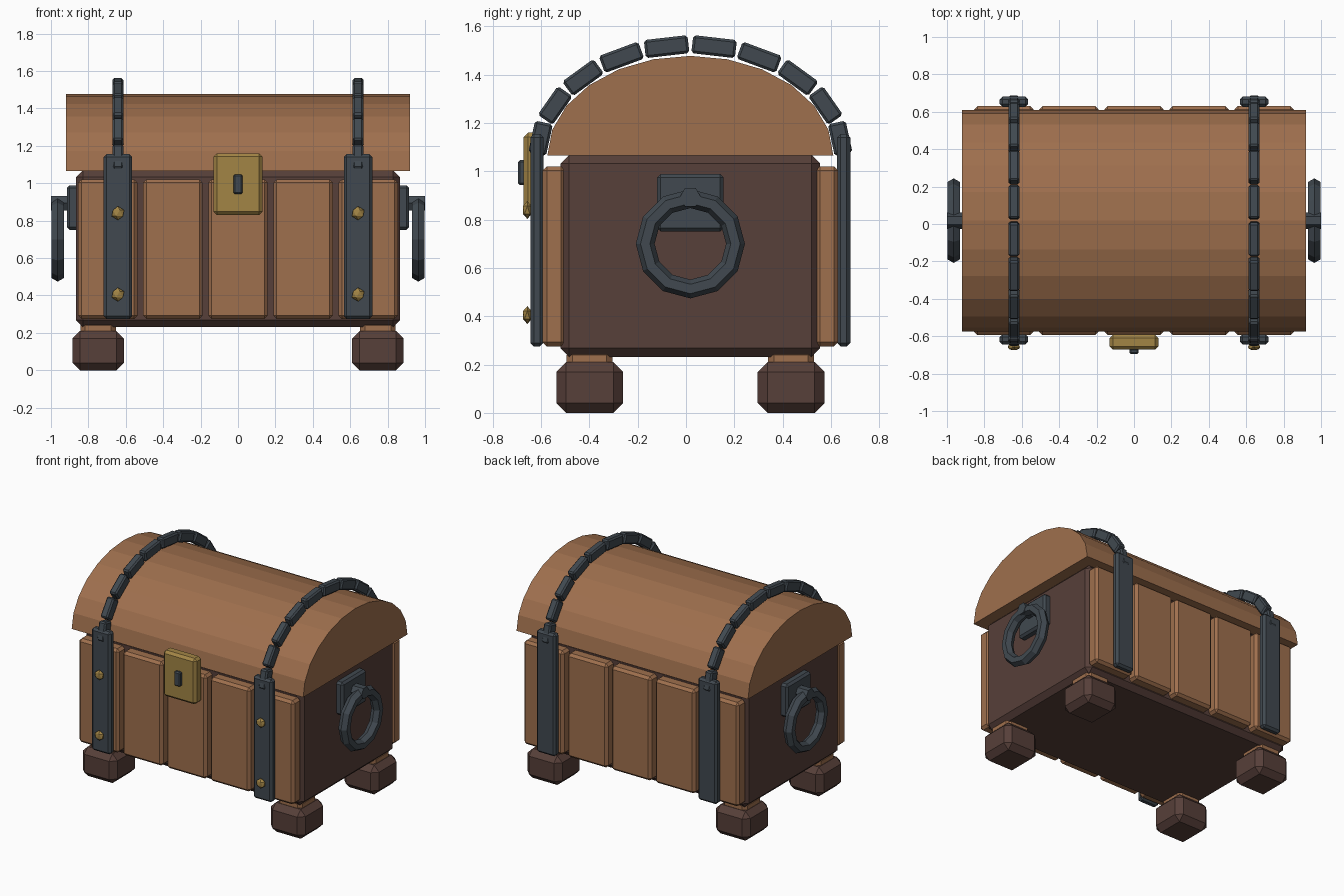
import bpy, bmesh, math
from mathutils import Matrix

if "Cube" in bpy.data.objects:
    bpy.data.objects.remove(bpy.data.objects["Cube"])

CY = 0.018  # depth centre of the chest body


def material(name, rgb):
    m = bpy.data.materials.new(name)
    m.diffuse_color = (*rgb, 1)
    m.use_nodes = True
    m.node_tree.nodes["Principled BSDF"].inputs["Base Color"].default_value = m.diffuse_color
    return m


WOOD = material("warm_wood", (0.345, 0.160, 0.075))
DARK = material("dark_wood", (0.095, 0.050, 0.041))
IRON = material("dark_iron", (0.052, 0.066, 0.080))
BRASS = material("brass", (0.365, 0.235, 0.060))


def finish(name, bm, mat, loc=(0, 0, 0), rot=(0, 0, 0)):
    bmesh.ops.recalc_face_normals(bm, faces=bm.faces)
    me = bpy.data.meshes.new(name)
    bm.to_mesh(me)
    bm.free()
    me.materials.append(mat)
    ob = bpy.data.objects.new(name, me)
    ob.location, ob.rotation_euler = loc, rot
    bpy.context.collection.objects.link(ob)
    return ob


def box(name, mat, centre, size, bevel=0.0, rot=(0, 0, 0)):
    bm = bmesh.new()
    bmesh.ops.create_cube(bm, size=1, matrix=Matrix.Diagonal((*size, 1)))
    if bevel:
        bmesh.ops.bevel(bm, geom=bm.edges[:], offset=bevel, segments=1,
                        affect='EDGES', profile=0.5)
    return finish(name, bm, mat, centre, rot)


# Body
box("body", DARK, (0, CY, 0.65), (1.732, 1.075, 0.836), 0.036)

# Front and back planks
for side in (-1, 1):
    for i in range(5):
        box("plank", WOOD, ((i - 2) * 0.348, CY + side * 0.565, 0.648),
            (0.318, 0.094, 0.746), 0.018)

# Lid: half-ellipse profile extruded along x
bm = bmesh.new()
ring = [bm.verts.new((-0.92, CY + 0.592 * math.cos(math.pi * k / 12),
                      1.065 + 0.413 * math.sin(math.pi * k / 12))) for k in range(13)]
face = bm.faces.new(ring)
ext = bmesh.ops.extrude_face_region(bm, geom=[face])["geom"]
bmesh.ops.translate(bm, vec=(1.84, 0, 0),
                    verts=[v for v in ext if isinstance(v, bmesh.types.BMVert)])
finish("lid", bm, WOOD)


def arc(deg):
    t = math.radians(deg)
    return CY + 0.628 * math.cos(t), 1.065 + 0.457 * math.sin(t)


for sx in (-1, 1):
    x = sx * 0.642
    # Segmented iron band over the lid
    for k in range(10):
        (y0, z0), (y1, z1) = arc(k * 18), arc(k * 18 + 18)
        y, z = arc(k * 18 + 9)
        box("lid_band_link", IRON, (x, y, z),
            (0.057, 0.93 * math.hypot(y1 - y0, z1 - z0), 0.075), 0.01,
            (math.atan2(z1 - z0, y1 - y0), 0, 0))
    # Upright straps
    for sy in (-1, 1):
        box("upright_strap", IRON, (x, CY + sy * 0.635, 0.715), (0.152, 0.055, 0.88), 0.015)
    # Front studs
    for z in (0.405, 0.84):
        bm = bmesh.new()
        bmesh.ops.create_icosphere(bm, subdivisions=1, radius=1,
                                   matrix=Matrix.Diagonal((0.037, 0.021, 0.037, 1)))
        finish("stud", bm, BRASS, (x, -0.657, z))
    # Feet with short necks
    for sy in (-1, 1):
        fy = CY + sy * 0.417
        box("foot", DARK, (sx * 0.748, fy, 0.105), (0.276, 0.276, 0.21), 0.04)
        box("foot_neck", WOOD, (sx * 0.748, fy, 0.215), (0.19, 0.19, 0.10), 0.025)
    # Side handle: plate, ring and pin
    box("handle_plate", IRON, (sx * 0.882, CY, 0.87), (0.066, 0.276, 0.238), 0.015)
    bm = bmesh.new()
    grid = []
    for i in range(12):
        a = i * math.tau / 12
        row = []
        for j in range(6):
            b = j * math.tau / 6
            r = 0.187 + 0.039 * math.cos(b)
            row.append(bm.verts.new((0.039 * math.sin(b), r * math.cos(a), r * math.sin(a))))
        grid.append(row)
    for i in range(12):
        for j in range(6):
            n, m = (i + 1) % 12, (j + 1) % 6
            bm.faces.new((grid[i][j], grid[n][j], grid[n][m], grid[i][m]))
    finish("handle_ring", bm, IRON, (sx * 0.964, CY, 0.70))
    bm = bmesh.new()
    bmesh.ops.create_cone(bm, cap_ends=True, segments=6, radius1=0.044, radius2=0.044,
                          depth=0.10, matrix=Matrix.Rotation(math.pi / 2, 4, 'Z')
                          @ Matrix.Rotation(math.pi / 2, 4, 'X'))
    # turn the hexagon so that it has a flat top
    if max(v.co.z for v in bm.verts) > 0.042:
        bmesh.ops.rotate(bm, verts=bm.verts, matrix=Matrix.Rotation(math.pi / 6, 3, 'X'))
    finish("handle_pin", bm, IRON, (sx * 0.95, CY, 0.893))

# Lock
box("lock_plate", BRASS, (0, -0.632, 0.995), (0.262, 0.08, 0.33), 0.018)
box("keyhole", IRON, (0, -0.68, 0.995), (0.05, 0.03, 0.104), 0.008)
